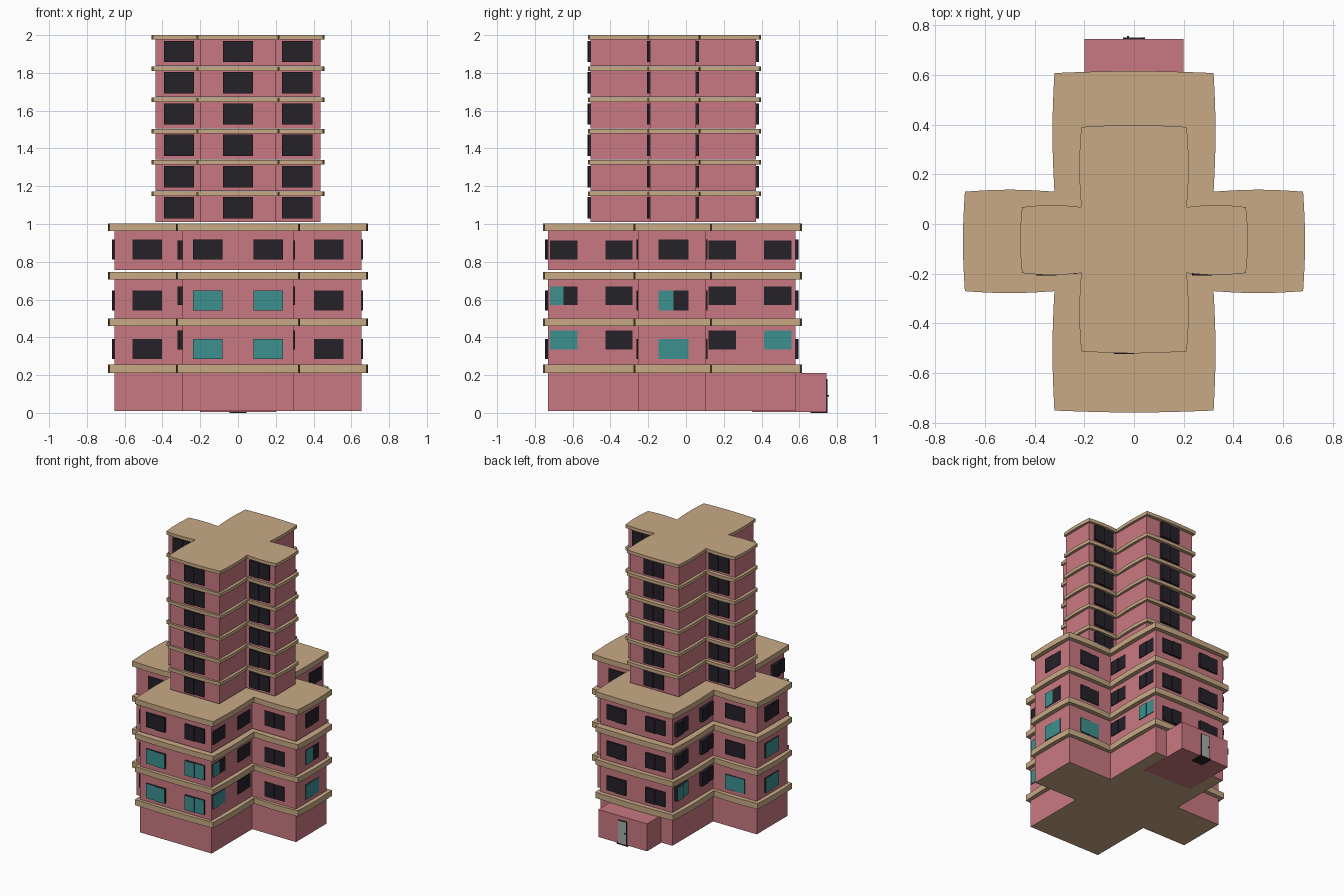
import bpy, bmesh, math
from mathutils import Vector

if "Cube" in bpy.data.objects:
    bpy.data.objects.remove(bpy.data.objects["Cube"])


def material(name, rgb):
    m = bpy.data.materials.new(name)
    m.diffuse_color = (*rgb, 1)
    m.use_nodes = True
    m.node_tree.nodes["Principled BSDF"].inputs["Base Color"].default_value = m.diffuse_color
    return m


PINK = material("pink wall", (0.584, 0.191, 0.22))
TAN = material("tan slab", (0.58, 0.40, 0.235))
TEAL = material("teal glass", (0.045, 0.283, 0.275))
DARK = material("dark frame", (0.018, 0.015, 0.022))
GREY = material("grey door", (0.37, 0.42, 0.40))


def finish(name, bm, mats):
    bmesh.ops.recalc_face_normals(bm, faces=bm.faces)
    me = bpy.data.meshes.new(name)
    bm.to_mesh(me)
    bm.free()
    for m in mats:
        me.materials.append(m)
    ob = bpy.data.objects.new(name, me)
    bpy.context.collection.objects.link(ob)
    return ob


def cross(ax, bx, ay0, ay1, by0, by1):
    """Plus-shaped plan: long arm half width ax over ay0..ay1, wing half width bx over by0..by1."""
    return [Vector(p) for p in (
        (-ax, ay0), (ax, ay0), (ax, by0), (bx, by0), (bx, by1), (ax, by1),
        (ax, ay1), (-ax, ay1), (-ax, by1), (-bx, by1), (-bx, by0), (-ax, by0))]


def bulge(plan, amount, n=8):
    """Bow every side of the plan slightly outward."""
    pts = []
    for a, b in zip(plan, plan[1:] + plan[:1]):
        d = (b - a).normalized()
        out = Vector((d.y, -d.x))
        pts += [a.lerp(b, i / n) + out * amount * math.sin(math.pi * i / n) for i in range(n)]
    return pts


def prism(name, plan, z0, z1, mats, bottom=0):
    bm = bmesh.new()
    face = bm.faces.new([bm.verts.new((p.x, p.y, z0)) for p in plan])
    ext = bmesh.ops.extrude_face_region(bm, geom=[face], use_keep_orig=True)
    for v in ext["geom"]:
        if isinstance(v, bmesh.types.BMVert):
            v.co.z = z1
    bm.normal_update()
    face.material_index = bottom
    return finish(name, bm, mats)


def add_box(bm, lo, hi):
    ret = bmesh.ops.create_cube(bm, size=1)
    for v in ret["verts"]:
        v.co = [lo[i] if v.co[i] < 0 else hi[i] for i in range(3)]


def box(name, lo, hi, mat):
    bm = bmesh.new()
    add_box(bm, lo, hi)
    return finish(name, bm, [mat])


def window(name, pos, normal, w, h, depth, flip=False):
    """Sliding window: two panes at different depths, dark edges, teal fronts."""
    n = Vector((*normal, 0))
    right = Vector((0, 0, 1)).cross(n)
    bm = bmesh.new()
    for side in (-1, 1):
        out = depth if (side < 0) != flip else depth * 0.6
        lo, hi = sorted((0, side * w / 2))
        add_box(bm, (lo, -0.004, -h / 2), (hi, out, h / 2))
    for v in bm.verts:
        v.co = Vector(pos) + right * v.co.x + n * v.co.y + Vector((0, 0, v.co.z))
    bmesh.ops.recalc_face_normals(bm, faces=bm.faces)
    for f in bm.faces:
        f.material_index = 1 if f.normal.dot(n) > 0.9 else 0
    finish(name, bm, [DARK, TEAL])


# Lower block: walls and bowed slabs
low_wall = cross(0.295, 0.655, -0.73, 0.58, -0.255, 0.105)
low_slab = bulge(cross(0.32, 0.68, -0.75, 0.607, -0.27, 0.13), 0.008)
storeys = [(0.01, 0.212, 0.255), (0.255, 0.46, 0.50), (0.50, 0.705, 0.745), (0.757, 0.963, 1.003)]
for i, (z0, z1, z2) in enumerate(storeys):
    prism(f"lower_storey_{i}", low_wall, z0, z1, [PINK, TAN], bottom=1 if i == 0 else 0)
    prism(f"lower_slab_{i}", low_slab, z1, z2, [TAN])

# Tower: walls and bowed slabs
tower_wall = cross(0.2, 0.437, -0.505, 0.37, -0.19, 0.052)
tower_slab = bulge(cross(0.212, 0.45, -0.512, 0.39, -0.197, 0.068), 0.008)
for i in range(6):
    top = 2.0 - 0.1655 * (5 - i)
    prism(f"tower_storey_{i}", tower_wall, top - 0.163, top - 0.024, [PINK])
    prism(f"tower_slab_{i}", tower_slab, top - 0.024, top, [TAN])

# Lower block windows
for i, (zc, zs) in enumerate([(0.338, 0.385), (0.595, 0.62), (0.865, 0.862)]):
    for s in (-1, 1):
        window(f"front_window_{i}", (s * 0.16, -0.73, zc), (0, -1), 0.157, 0.108, 0.016, s < 0)
        window(f"back_window_{i}", (s * 0.16, 0.58, zc), (0, 1), 0.157, 0.108, 0.016, s > 0)
        window(f"wing_front_window_{i}", (s * 0.48, -0.255, zc), (0, -1), 0.157, 0.108, 0.006)
        window(f"wing_back_window_{i}", (s * 0.48, 0.105, zc), (0, 1), 0.157, 0.108, 0.008)
        window(f"wing_end_window_{i}", (s * 0.655, -0.066, zc), (s, 0), 0.157, 0.108,
               0.006 if s > 0 else 0.011)
        for y in (-0.648, -0.355, 0.192, 0.485):
            window(f"side_window_{i}", (s * 0.295, y, zs), (s, 0), 0.145, 0.1,
                   0.006 if s > 0 else 0.025)

# Tower windows, front and back only
for i in range(6):
    z = 2.0 - 0.1655 * (5 - i) - 0.087
    for x, yf, yb in ((-0.312, -0.19, 0.052), (0, -0.505, 0.37), (0.314, -0.19, 0.052)):
        window(f"tower_front_window_{i}", (x, yf, z), (0, -1), 0.16, 0.113, 0.017)
        window(f"tower_back_window_{i}", (x, yb, z), (0, 1), 0.16, 0.113, 0.017)

# Entrance porch at the back with door, frame, handle and doorstep
box("porch", (-0.2, 0.35, 0.006), (0.2, 0.743, 0.21), PINK)
box("door_frame", (-0.036, 0.735, 0.006), (0.036, 0.748, 0.18), DARK)
box("door", (-0.032, 0.74, 0.01), (0.032, 0.75, 0.176), GREY)
box("door_handle", (-0.028, 0.749, 0.088), (-0.02, 0.756, 0.096), DARK)
box("doorstep", (-0.045, 0.66, 0.0), (0.045, 0.75, 0.01), DARK)
